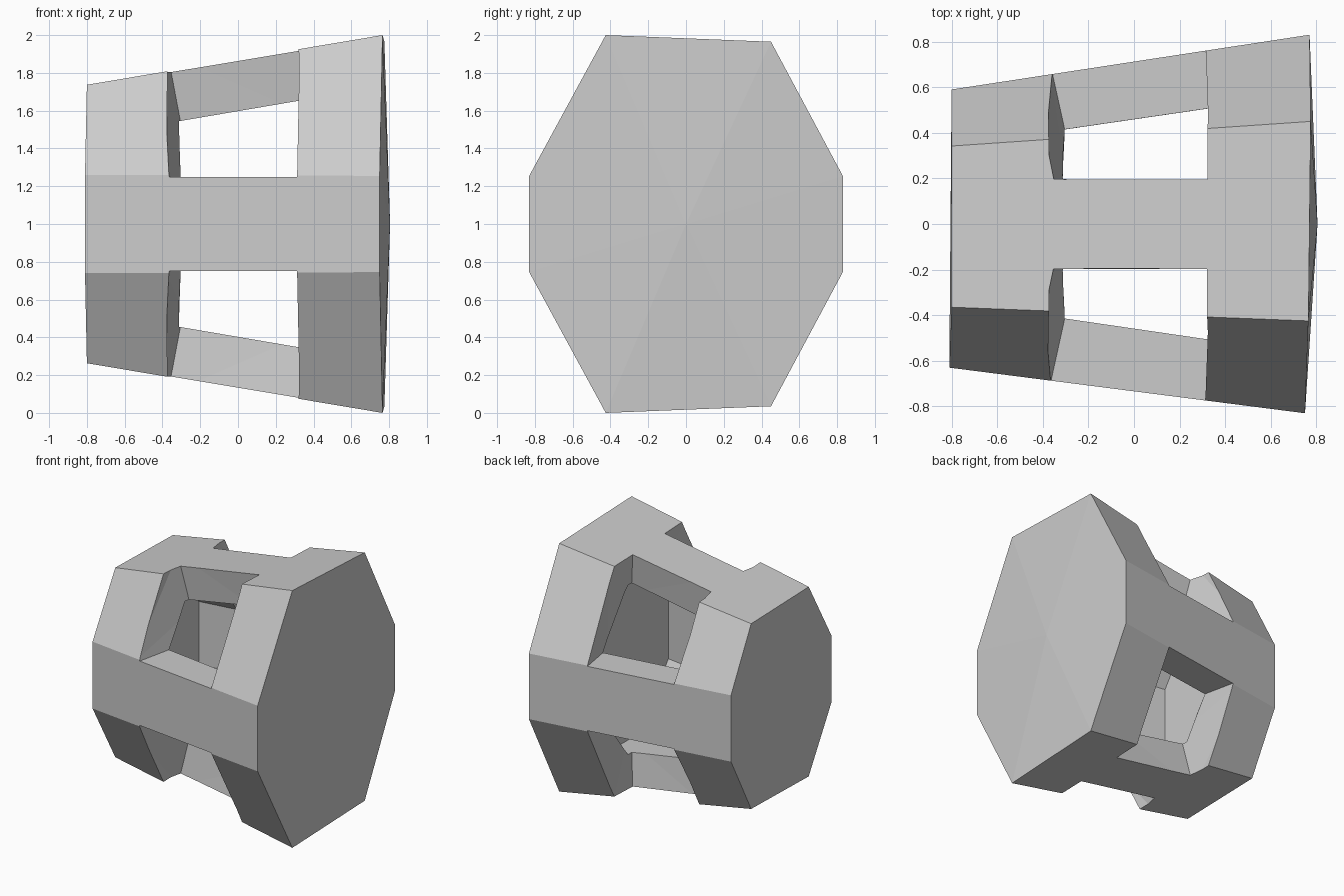
import bpy, bmesh
from mathutils import Vector

cube = bpy.data.objects.get("Cube")
if cube:
    bpy.data.objects.remove(cube, do_unlink=True)

grey = bpy.data.materials.new("light_grey")
grey.use_nodes = True
colour = (0.6, 0.6, 0.6, 1)
grey.diffuse_color = colour
grey.node_tree.nodes["Principled BSDF"].inputs["Base Color"].default_value = colour


def make_object(name, bm):
    bmesh.ops.recalc_face_normals(bm, faces=bm.faces)
    mesh = bpy.data.meshes.new(name)
    bm.to_mesh(mesh)
    bm.free()
    mesh.materials.append(grey)
    obj = bpy.data.objects.new(name, mesh)
    bpy.context.collection.objects.link(obj)
    return obj


def octagon(half):
    """Mirror four (x, y, height) points, front to back, about z = 1."""
    return [Vector((x, y, 1 + h)) for x, y, h in half] + \
           [Vector((x, y, 1 - h)) for x, y, h in reversed(half)]


def tapered_drum(name, small, large, tips):
    bm = bmesh.new()
    rings = [[bm.verts.new(p) for p in octagon(half)] for half in (small, large)]
    centres = [bm.verts.new((x, 0, 1)) for x in tips]
    for i in range(8):
        j = (i + 1) % 8
        bm.faces.new((rings[0][i], rings[0][j], rings[1][j], rings[1][i]))
        for ring, centre in zip(rings, centres):
            bm.faces.new((ring[i], ring[j], centre))
    return make_object(name, bm)


def cut(target, cutter):
    cutter.hide_render = True
    mod = target.modifiers.new("cut", "BOOLEAN")
    mod.operation = "DIFFERENCE"
    mod.solver = "EXACT"
    mod.object = cutter
    bpy.context.view_layer.objects.active = target
    bpy.ops.object.modifier_apply(modifier=mod.name)
    bpy.data.objects.remove(cutter, do_unlink=True)


# Outer octagonal body, tapering towards -x
body = tapered_drum(
    "tapered_body",
    [(-0.81, -0.63, 0.26), (-0.8, -0.365, 0.737), (-0.8, 0.342, 0.72), (-0.8, 0.59, 0.258)],
    [(0.75, -0.83, 0.255), (0.765, -0.425, 1.0), (0.775, 0.45, 0.965), (0.77, 0.83, 0.255)],
    (-0.805, 0.805))

# Hollow interior
cavity = tapered_drum(
    "cavity_cutter",
    [(-0.6, y * 0.375, h) for y, h in ((-1, 0.245), (-0.545, 0.495), (0.545, 0.495), (1, 0.245))],
    [(0.53, y * 0.54, h) for y, h in ((-1, 0.245), (-0.38, 0.688), (0.38, 0.688), (1, 0.245))],
    (-0.6, 0.53))
cut(body, cavity)

# Window ends: inner and outer points in each pair, extended past the wall
window = [
    ((-0.305, 0.42, 0.25), (-0.36, 0.67, 0.25)),
    ((-0.305, 0.21, 0.545), (-0.355, 0.385, 0.81)),
    ((-0.305, 0.21, 0.545), (-0.355, 0.21, 0.81)),
    ((0.355, 0.52, 0.25), (0.315, 0.765, 0.25)),
    ((0.355, 0.21, 0.657), (0.32, 0.415, 0.92)),
    ((0.355, 0.21, 0.657), (0.32, 0.21, 0.92)),
]
for side_y in (-1, 1):
    for side_z in (-1, 1):
        bm = bmesh.new()
        for inner, outer in window:
            a, b = Vector(inner), Vector(outer)
            for p in (a.lerp(b, -0.3), a.lerp(b, 1.35)):
                bm.verts.new((p.x, p.y * side_y, 1 + p.z * side_z))
        bmesh.ops.remove_doubles(bm, verts=bm.verts, dist=0.0005)
        # Slightly different inner ends keep only the hull
        hull = bmesh.ops.convex_hull(bm, input=bm.verts)
        loose = [v for v in bm.verts if not v.link_faces]
        bmesh.ops.delete(bm, geom=loose, context="VERTS")
        cut(body, make_object("window_cutter", bm))

for face in body.data.polygons:
    face.use_smooth = False
